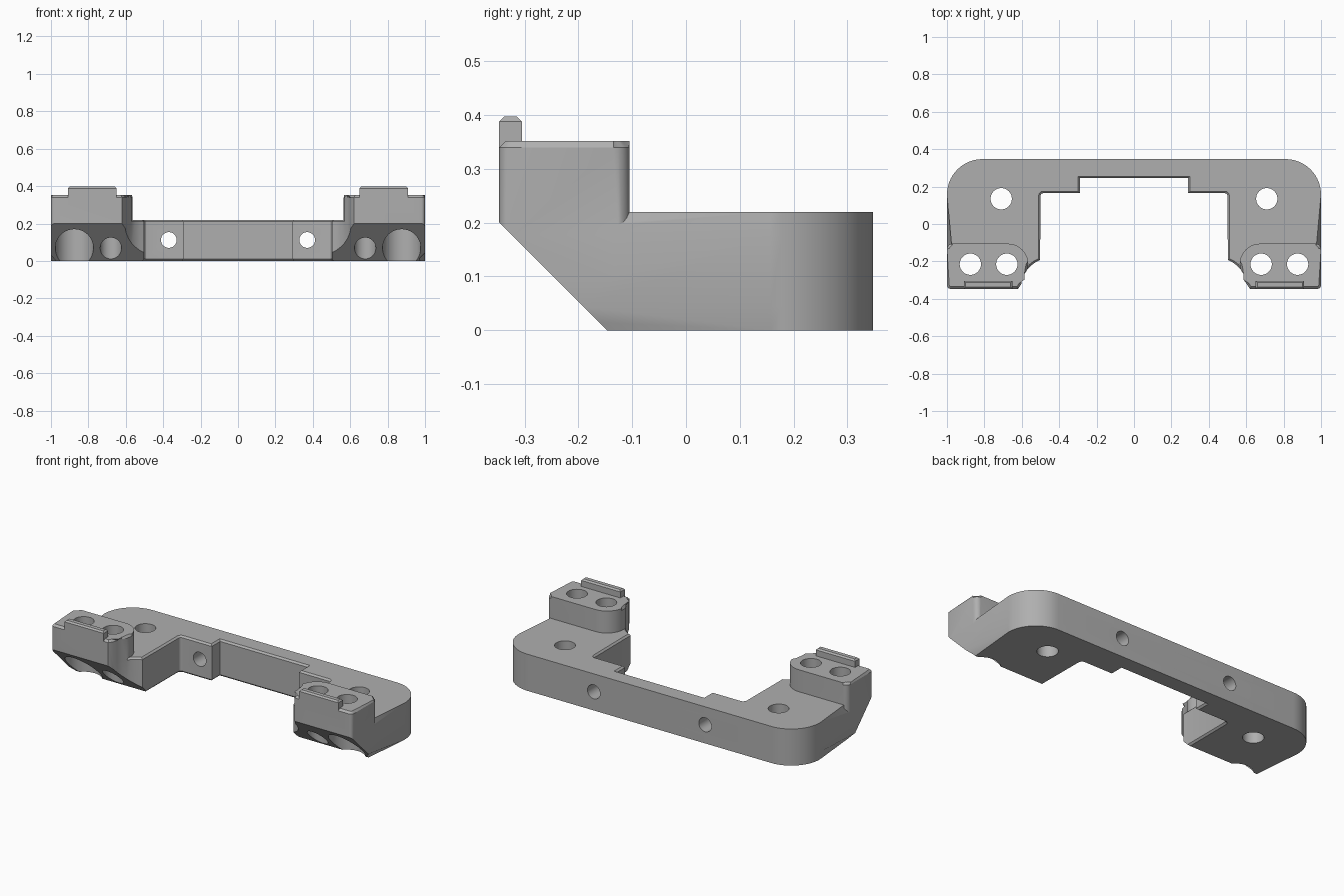
import bpy
import bmesh
from math import sin, cos, pi, radians
from mathutils import Matrix, Vector

cube = bpy.data.objects.get("Cube")
if cube:
    bpy.data.objects.remove(cube, do_unlink=True)

grey = bpy.data.materials.new("satin_grey")
grey.use_nodes = True
COLOUR = (0.43, 0.43, 0.43, 1)
grey.diffuse_color = COLOUR
grey.node_tree.nodes["Principled BSDF"].inputs["Base Color"].default_value = COLOUR

HALF_DEPTH = 0.347
BASE_TOP = 0.22


def arc(cx, cy, r, start, end, steps):
    angles = [radians(start + (end - start) * i / steps) for i in range(steps + 1)]
    return [(cx + r * cos(a), cy + r * sin(a)) for a in angles]


def mirrored(points):
    return [(-x, y) for x, y in reversed(points)]


def finish(name, bm):
    bmesh.ops.recalc_face_normals(bm, faces=bm.faces)
    mesh = bpy.data.meshes.new(name)
    bm.to_mesh(mesh)
    bm.free()
    mesh.materials.append(grey)
    obj = bpy.data.objects.new(name, mesh)
    bpy.context.collection.objects.link(obj)
    return obj


def prism(points, z0, z1):
    """Extruded outline; returns the bmesh with its bottom and top loops."""
    bm = bmesh.new()
    low = [bm.verts.new((x, y, z0)) for x, y in points]
    high = [bm.verts.new((x, y, z1)) for x, y in points]
    bm.faces.new(low[::-1])
    bm.faces.new(high)
    n = len(points)
    for i in range(n):
        j = (i + 1) % n
        bm.faces.new((low[i], low[j], high[j], high[i]))
    return bm, low, high


def chamfer(bm, edges, width):
    bmesh.ops.bevel(bm, geom=edges, offset=width, segments=1, affect='EDGES')


def chain(bm, loop):
    return [bm.edges.get((a, b)) for a, b in zip(loop, loop[1:])]


def combine(target, other, operation):
    mod = target.modifiers.new(operation.lower(), 'BOOLEAN')
    mod.operation = operation
    mod.solver = 'EXACT'
    mod.object = other
    bpy.context.view_layer.objects.active = target
    bpy.ops.object.modifier_apply(modifier=mod.name)
    bpy.data.objects.remove(other, do_unlink=True)


def drill(target, centre, radius, depth, axis='Z'):
    bm = bmesh.new()
    turn = Matrix.Rotation(pi / 2, 4, 'X') if axis == 'Y' else Matrix()
    bmesh.ops.create_cone(bm, cap_ends=True, segments=40, radius1=radius, radius2=radius,
                          depth=depth, matrix=Matrix.Translation(centre) @ turn)
    combine(target, finish("drill", bm), 'DIFFERENCE')


# U-shaped base frame: wide chamfer outside, fine chamfer inside
scoop = arc(0.44, -0.345, 0.165, 68, 8, 6)
inner = [(0.29, 0.245), (0.29, 0.165)] + arc(0.485, 0.15, 0.015, 90, 0, 3) + scoop
outer = [(1, scoop[-1][1])] + arc(0.81, HALF_DEPTH - 0.19, 0.19, 0, 90, 14)
n_in, n_out = len(inner), len(outer)
bm, low, high = prism(inner + outer + mirrored(outer) + mirrored(inner), 0, BASE_TOP)
outer_edges, inner_edges = [], []
for loop in (low, high):
    outer_edges += chain(bm, loop[n_in:n_in + 2 * n_out])
    inner_edges += chain(bm, loop[n_in + 2 * n_out:] + loop[:n_in])
chamfer(bm, outer_edges, 0.044)
chamfer(bm, inner_edges, 0.01)
frame = finish("bracket_frame", bm)

# Raised mounting blocks on the two front ends
block = ([(0.62, -HALF_DEPTH)]
         + arc(0.98, -HALF_DEPTH + 0.02, 0.02, -90, 0, 4)
         + arc(0.97, -0.135, 0.03, 0, 90, 5)
         + arc(0.675, -0.215, 0.11, 90, 180, 10)
         + scoop[3:])
for outline in (block, mirrored(block)):
    bm, low, high = prism(outline, 0.1, 0.352)
    chamfer(bm, chain(bm, high + high[:1]), 0.012)
    combine(frame, finish("mounting_block", bm), 'UNION')

# Locating lips along the front of the blocks
lip = [(0.65, -HALF_DEPTH), (0.91, -HALF_DEPTH), (0.91, -0.305), (0.65, -0.305)]
for outline in (lip, mirrored(lip)):
    bm, low, high = prism(outline, 0.3, 0.397)
    chamfer(bm, chain(bm, high + high[:1]), 0.009)
    combine(frame, finish("locating_lip", bm), 'UNION')

# Sloping cut under the front
bm = bmesh.new()
bmesh.ops.create_cube(bm, size=1)
place = Vector((0, -0.247, 0.1)) + Vector((0, -1, -1)).normalized() * 0.5
bmesh.ops.transform(bm, verts=bm.verts, matrix=Matrix.Translation(place)
                    @ Matrix.Rotation(pi / 4, 4, 'X') @ Matrix.Diagonal((3, 1, 1, 1)))
combine(frame, finish("slope_cutter", bm), 'DIFFERENCE')

# Bolt holes, counterbores and cross holes
for side in (-1, 1):
    drill(frame, (side * 0.71, 0.135, 0.1), 0.057, 1)
    drill(frame, (side * 0.68, -0.215, 0.1), 0.057, 1)
    drill(frame, (side * 0.875, -0.215, 0.1), 0.057, 1)
    drill(frame, (side * 0.875, -0.215, 0), 0.102, 0.42)
    drill(frame, (side * 0.37, 0.25, 0.112), 0.042, 0.6, 'Y')

bpy.ops.object.select_all(action='DESELECT')
frame.select_set(True)
bpy.context.view_layer.objects.active = frame
bpy.ops.object.shade_smooth_by_angle(angle=radians(25))
